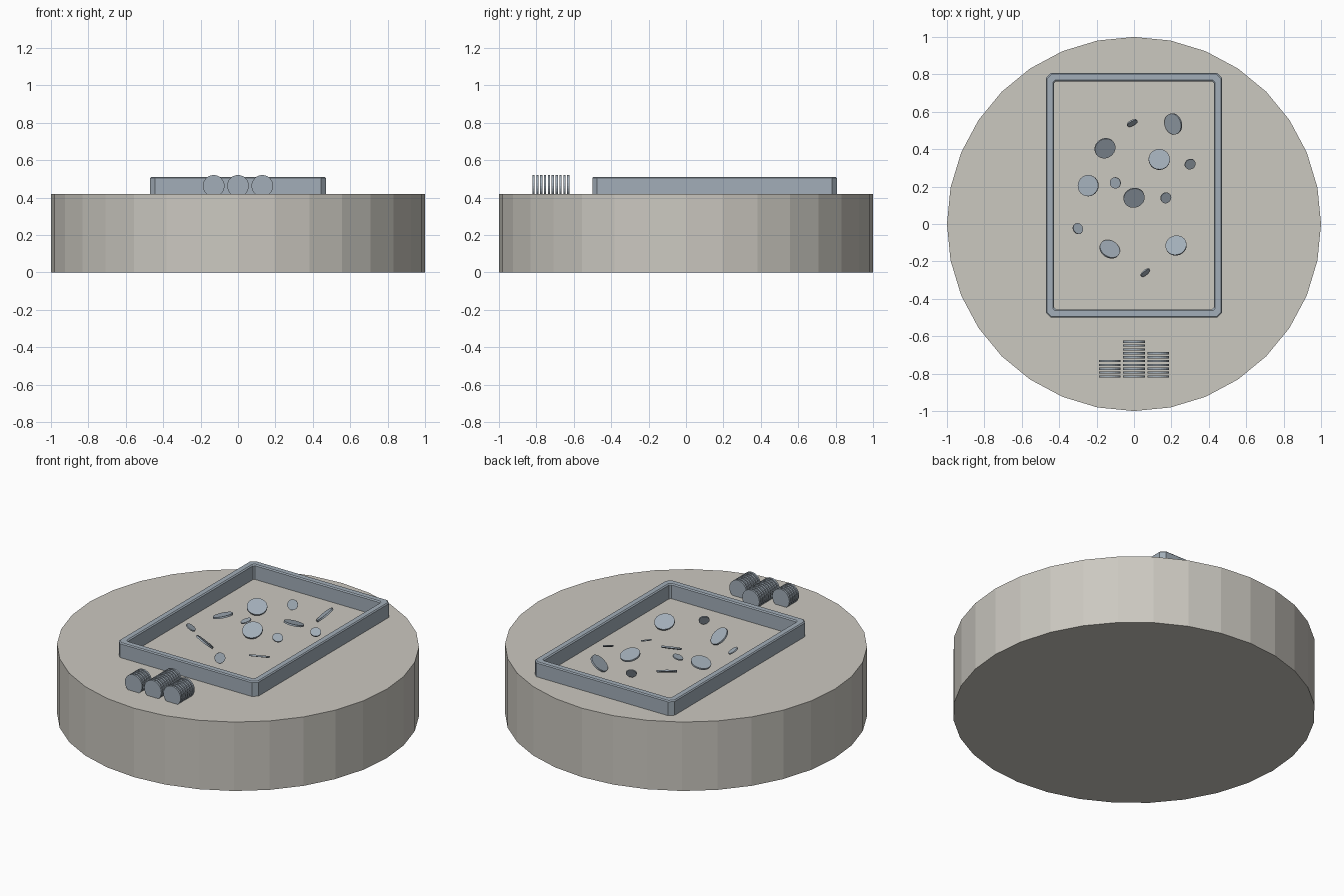
import bpy, bmesh, math
from mathutils import Vector, Matrix

if "Cube" in bpy.data.objects:
    bpy.data.objects.remove(bpy.data.objects["Cube"])


def material(name, rgb):
    m = bpy.data.materials.new(name)
    m.diffuse_color = (*rgb, 1)
    m.use_nodes = True
    m.node_tree.nodes["Principled BSDF"].inputs["Base Color"].default_value = m.diffuse_color
    return m


STONE = material("warm grey stone", (0.60, 0.58, 0.53))
STEEL = material("blue grey metal", (0.36, 0.42, 0.48))


def finish(name, bm, mat):
    bmesh.ops.recalc_face_normals(bm, faces=bm.faces)
    me = bpy.data.meshes.new(name)
    bm.to_mesh(me)
    bm.free()
    me.materials.append(mat)
    ob = bpy.data.objects.new(name, me)
    bpy.context.collection.objects.link(ob)
    return ob


def disc(name, centre, normal, radius, thick, sides, mat):
    bm = bmesh.new()
    turn = Vector(normal).to_track_quat('Z', 'Y').to_matrix().to_4x4()
    bmesh.ops.create_cone(bm, cap_ends=True, segments=sides, radius1=radius,
                          radius2=radius, depth=thick,
                          matrix=Matrix.Translation(centre) @ turn)
    return finish(name, bm, mat)


# Round base
disc("round_base", (0, 0, 0.21), (0, 0, 1), 1.0, 0.42, 32, STONE)


# Rectangular rim with clipped corners and softened top edges
def ring(bm, hx, hy, cut, z, cy=0.153):
    pts = [(hx, -hy + cut), (hx, hy - cut), (hx - cut, hy), (-hx + cut, hy),
           (-hx, hy - cut), (-hx, -hy + cut), (-hx + cut, -hy), (hx - cut, -hy)]
    return [bm.verts.new((x, y + cy, z)) for x, y in pts]


bm = bmesh.new()
rings = [ring(bm, *p) for p in (
    (0.471, 0.654, 0.026, 0.415), (0.471, 0.654, 0.026, 0.504),
    (0.465, 0.648, 0.024, 0.51), (0.434, 0.616, 0.012, 0.51),
    (0.427, 0.609, 0.009, 0.504), (0.427, 0.609, 0.009, 0.415))]
for a, b in zip(rings, rings[1:] + rings[:1]):
    for i in range(8):
        j = (i + 1) % 8
        bm.faces.new((a[i], a[j], b[j], b[i]))
finish("tray_rim", bm, STEEL)

# Tilted loose discs inside the rim: x, y, normal
LARGE = [
    (0.21, 0.535, (-0.62, -0.20, 0.76)),
    (-0.155, 0.405, (0.27, -0.385, 0.88)),
    (0.135, 0.345, (0.054, 0.306, 0.95)),
    (-0.245, 0.205, (-0.296, 0.073, 0.95)),
    (0.0, 0.14, (0.16, -0.44, 0.88)),
    (-0.13, -0.135, (0.35, 0.56, 0.75)),
    (0.225, -0.115, (-0.165, 0.41, 0.90)),
]
SMALL = [
    (-0.01, 0.54, (0.42, -0.80, 0.42)),
    (0.30, 0.32, (0.30, -0.40, 0.86)),
    (-0.10, 0.22, (-0.30, -0.15, 0.94)),
    (0.17, 0.14, (0.356, -0.30, 0.88)),
    (-0.30, -0.025, (0.48, 0.27, 0.83)),
    (0.06, -0.26, (0.61, -0.70, 0.35)),
]
for label, discs, r, t in (("large_disc", LARGE, 0.057, 0.010),
                           ("small_disc", SMALL, 0.030, 0.007)):
    for i, (x, y, n) in enumerate(discs):
        disc(f"{label}_{i + 1}", (x, y, 0.46), n, r, t, 24, STEEL)

# Three rows of upright discs in front of the rim
for label, x, count in (("left", -0.13, 5), ("middle", 0.0, 10), ("right", 0.13, 7)):
    for k in range(count):
        disc(f"{label}_row_disc_{k + 1}", (x, -0.815 + 0.0206 * k, 0.463),
             (0, -1, 0), 0.058, 0.012, 24, STEEL)
